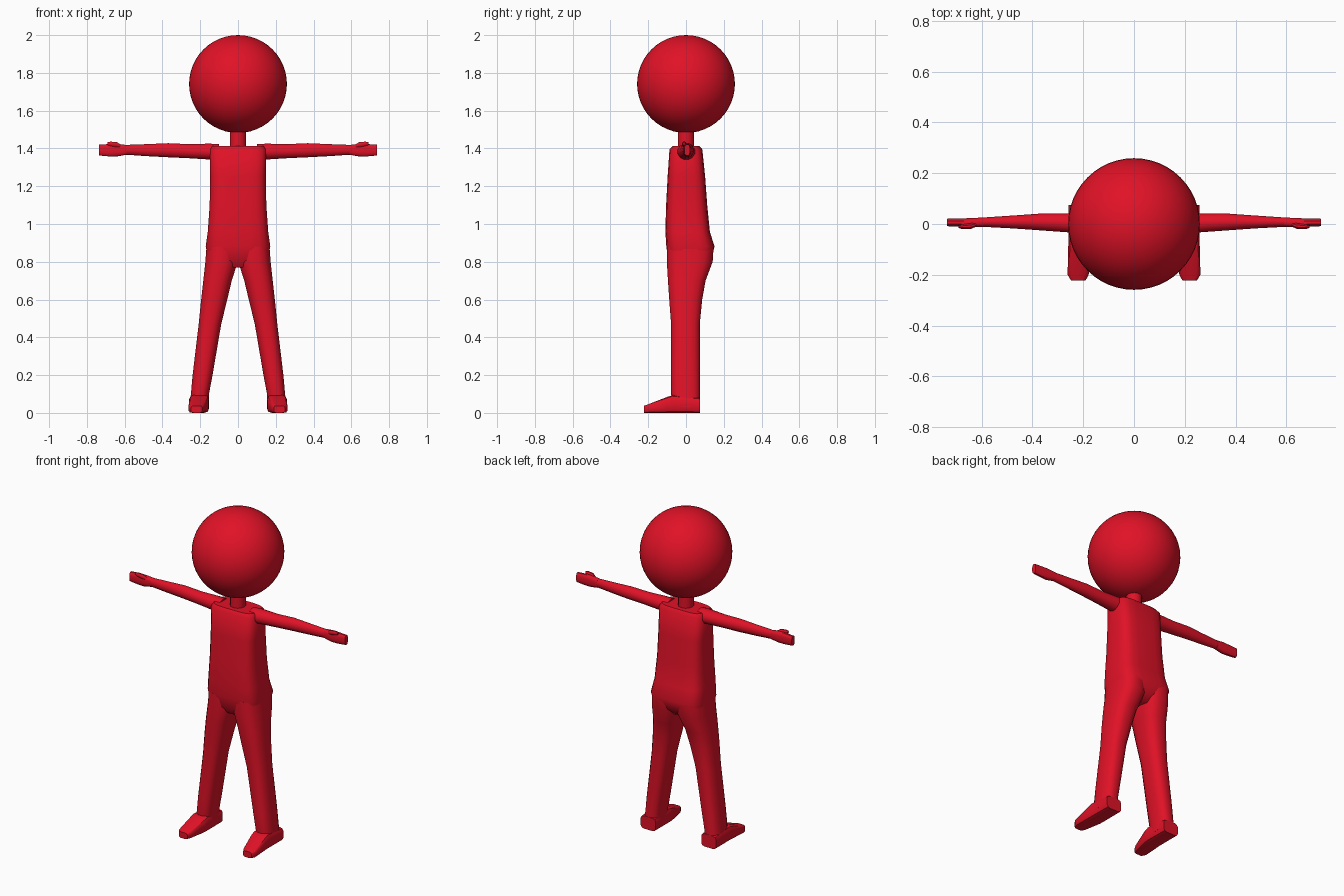
import bpy, bmesh, math
from mathutils import Vector

red = bpy.data.materials.new("red")
red.diffuse_color = (0.75, 0.006, 0.02, 1)


def finish(obj, angle=40):
    obj.data.materials.append(red)
    bpy.ops.object.select_all(action='DESELECT')
    obj.select_set(True)
    bpy.context.view_layer.objects.active = obj
    bpy.ops.object.shade_smooth_by_angle(angle=math.radians(angle))


def loft(name, rings, axis='Z', n=16, power=1.0, mirror=False):
    """Skin rounded sections (pos, umin, umax, vmin, vmax); power < 1 is boxier."""
    bm = bmesh.new()
    loops = []
    for p, u0, u1, v0, v1 in rings:
        loop = []
        for i in range(n):
            a = 2 * math.pi * (i + 0.5) / n
            c, s = math.cos(a), math.sin(a)
            u = (u0 + u1) / 2 + (u1 - u0) / 2 * math.copysign(abs(c) ** power, c)
            v = (v0 + v1) / 2 + (v1 - v0) / 2 * math.copysign(abs(s) ** power, s)
            co = {'Z': (u, v, p), 'X': (p, u, v), 'Y': (u, p, v)}[axis]
            loop.append(bm.verts.new(co))
        loops.append(loop)
    for a, b in zip(loops, loops[1:]):
        for i in range(n):
            j = (i + 1) % n
            bm.faces.new((a[i], a[j], b[j], b[i]))
    bm.faces.new(loops[0])
    bm.faces.new(loops[-1])
    bmesh.ops.recalc_face_normals(bm, faces=bm.faces)
    me = bpy.data.meshes.new(name)
    bm.to_mesh(me)
    bm.free()
    obj = bpy.data.objects.new(name, me)
    bpy.context.collection.objects.link(obj)
    finish(obj)
    if mirror:
        m = obj.modifiers.new("mirror", 'MIRROR')
        m.use_axis = (True, False, False)
    return obj


# Head and neck
bpy.ops.mesh.primitive_uv_sphere_add(segments=48, ring_count=24, radius=0.259,
                                     location=(0, 0, 1.741))
head = bpy.context.object
head.name = "head"
finish(head)
loft("neck", [(1.38, -.044, .044, -.044, .044), (1.52, -.044, .044, -.044, .044)])

# Torso with hips and seat
loft("torso", [
    (0.77, -.05, .05, -.07, .09),
    (0.81, -.155, .155, -.095, .13),
    (0.88, -.172, .172, -.105, .152),
    (0.96, -.161, .161, -.11, .127),
    (1.10, -.151, .151, -.106, .113),
    (1.25, -.148, .148, -.098, .102),
    (1.395, -.15, .15, -.088, .087),
    (1.413, -.138, .138, -.072, .072)], n=20, power=0.5)

# Legs
loft("leg", [
    (0.03, .153, .259, -.07, .074),
    (0.10, .153, .25, -.08, .074),
    (0.20, .134, .241, -.08, .074),
    (0.47, .088, .209, -.08, .074),
    (0.60, .056, .196, -.09, .087),
    (0.70, .032, .185, -.097, .105),
    (0.80, .0, .174, -.103, .143),
    (0.88, .0, .168, -.103, .148)], n=16, power=0.75, mirror=True)

# Feet: wedge from heel to toe
foot_rings = [(.074, .155, .258, 0, .08), (-.07, .153, .259, 0, .095),
              (-.10, .155, .26, 0, .085), (-.20, .178, .262, 0, .046),
              (-.222, .19, .248, 0, .038)]
loft("foot", foot_rings, axis='Y', n=12, power=0.45, mirror=True)

# Arms and hands
loft("arm", [
    (0.10, -.05, .05, 1.335, 1.424),
    (0.15, -.045, .048, 1.34, 1.427),
    (0.26, -.034, .042, 1.347, 1.424),
    (0.37, -.026, .042, 1.352, 1.429),
    (0.48, -.018, .034, 1.358, 1.424),
    (0.61, -.011, .025, 1.367, 1.419)], axis='X', n=12, mirror=True)
loft("hand", [
    (0.59, -.011, .026, 1.366, 1.419),
    (0.64, -.014, .024, 1.357, 1.425),
    (0.68, -.011, .022, 1.357, 1.424),
    (0.735, -.009, .021, 1.362, 1.421)], axis='X', n=12, power=0.7, mirror=True)
loft("thumb", [
    (0.615, -.008, .008, 1.40, 1.418),
    (0.64, -.02, .004, 1.405, 1.434),
    (0.675, -.021, -.001, 1.412, 1.437),
    (0.69, -.016, -.004, 1.417, 1.434)], axis='X', n=8, mirror=True)
